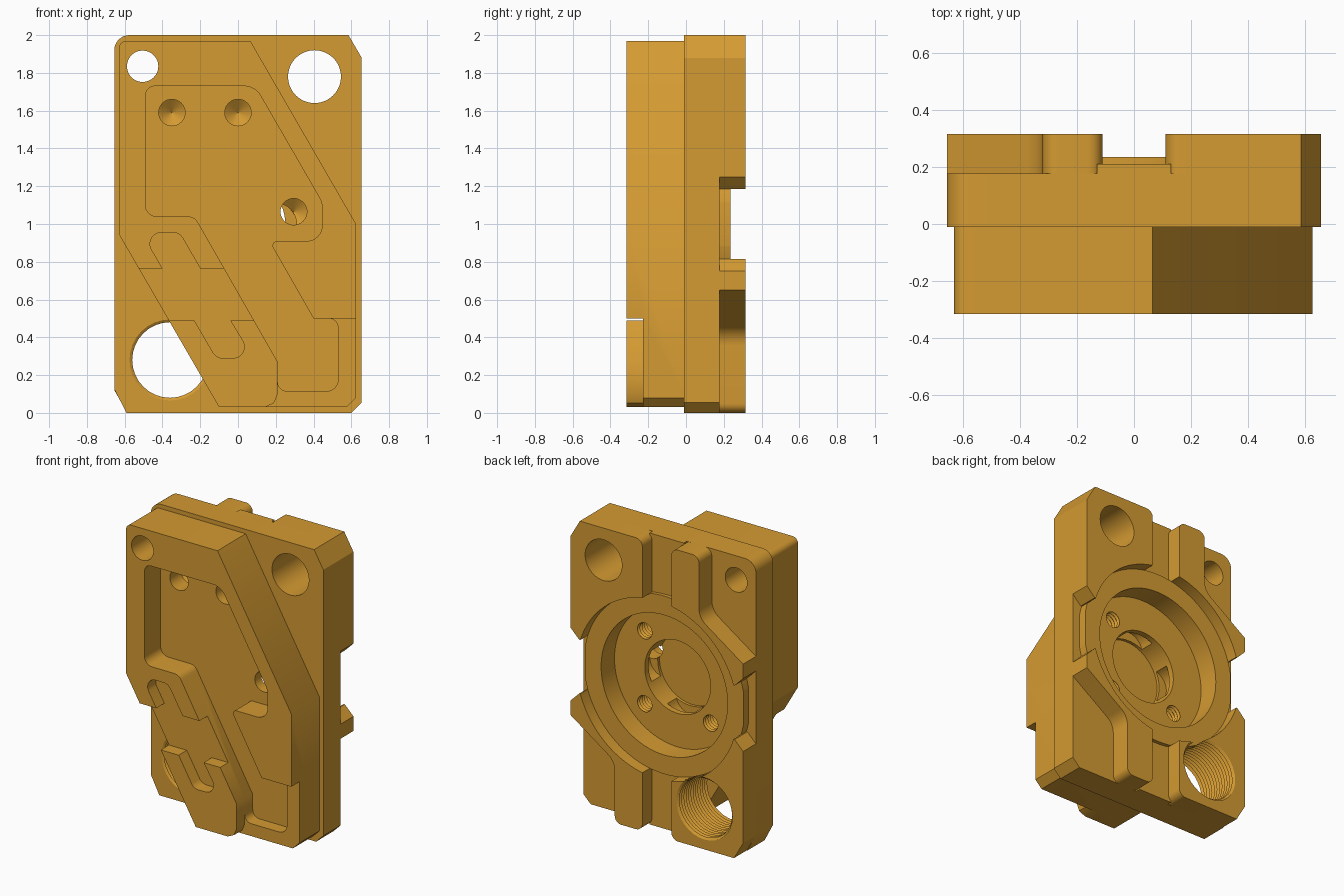
import bpy, bmesh, math
from mathutils import Vector

old = bpy.data.objects.get("Cube")
if old:
    bpy.data.objects.remove(old)

amber = bpy.data.materials.new("amber")
amber.use_nodes = True
colour = (0.66, 0.325, 0.032, 1)
amber.diffuse_color = colour
amber.node_tree.nodes["Principled BSDF"].inputs["Base Color"].default_value = colour
parts = []


def fillet(points, steps=8):
    """Round each (x, z, radius) corner with an arc."""
    out, n = [], len(points)
    for i, p in enumerate(points):
        c = Vector(p[:2])
        if len(p) < 3:
            out.append(c)
            continue
        a = (Vector(points[i - 1][:2]) - c).normalized()
        b = (Vector(points[(i + 1) % n][:2]) - c).normalized()
        half = a.angle(b) / 2
        centre = c + (a + b).normalized() * p[2] / math.sin(half)
        t = p[2] / math.tan(half)
        s, e = c + a * t - centre, c + b * t - centre
        full = s.angle(e)
        for k in range(steps + 1):
            f = k / steps
            out.append(centre + (s * math.sin((1 - f) * full) + e * math.sin(f * full)) / math.sin(full))
    return out


def finish(bm, name, cutter):
    bmesh.ops.recalc_face_normals(bm, faces=bm.faces)
    mesh = bpy.data.meshes.new(name)
    bm.to_mesh(mesh)
    bm.free()
    mesh.materials.append(amber)
    ob = bpy.data.objects.new(name, mesh)
    bpy.context.collection.objects.link(ob)
    if cutter:
        ob.hide_render = True
    else:
        parts.append(ob)
    return ob


def prism(name, points, y0, y1, cutter=False):
    """Extrude an x-z outline from y0 to y1."""
    bm = bmesh.new()
    face = bm.faces.new([bm.verts.new((p[0], y0, p[1])) for p in fillet(points)])
    top = bmesh.ops.extrude_face_region(bm, geom=[face])["geom"]
    bmesh.ops.translate(bm, vec=(0, y1 - y0, 0), verts=[v for v in top if isinstance(v, bmesh.types.BMVert)])
    return finish(bm, name, cutter)


def turned(name, x, z, profile, cutter=True, sides=48):
    """Closed solid of revolution about a y axis, from (radius, y) pairs."""
    bm = bmesh.new()
    rings = []
    for r, y in profile:
        rings.append([bm.verts.new((x + r * math.cos(a), y, z + r * math.sin(a)))
                      for a in (k * math.tau / sides for k in range(sides))])
    for low, high in zip(rings, rings[1:]):
        for k in range(sides):
            j = (k + 1) % sides
            bm.faces.new((low[k], low[j], high[j], high[k]))
    bm.faces.new(rings[0])
    bm.faces.new(rings[-1])
    return finish(bm, name, cutter)


def thread(name, x, z, r, y0, y1, turns, depth):
    step = (y1 - y0) / turns
    profile = []
    for i in range(turns):
        profile += [(r, y0 + i * step), (r + depth, y0 + (i + 0.5) * step)]
    return turned(name, x, z, profile + [(r, y1)], sides=32)


def cut(ob, cutters):
    for c in cutters:
        m = ob.modifiers.new(c.name, "BOOLEAN")
        m.operation, m.solver, m.object = "DIFFERENCE", "EXACT", c


# Hole cutters
small_hole = turned("small_hole_cutter", -0.505, 1.835, [(0.083, -0.5), (0.083, 0.5)])
large_hole = turned("large_hole_cutter", 0.405, 1.78, [(0.14, -0.5), (0.14, 0.5)])
port = thread("port_cutter", -0.36, 0.28, 0.2, -0.05, 0.4, 18, 0.018)
blind = [turned("blind_hole_cutter", x, z, [(0.07, -0.25), (0.07, -0.02), (0.002, 0.03)], sides=32)
         for x, z in ((-0.35, 1.59), (0, 1.59), (0.295, 1.065))]
recess = turned("recess_cutter", 0, 1, [(0.48, 0.09), (0.48, 0.5)], sides=96)
bore = turned("bore_cutter", 0, 1, [(0.25, -0.07), (0.25, 0.2)], sides=64)
screws = [thread("screw_hole_cutter", x, z, 0.05, -0.08, 0.12, 8, 0.012)
          for x, z in ((0.25, 1.25), (0.25, 0.75), (-0.25, 0.75))]
pad_ring = turned("pad_ring_cutter", 0, 1, [(0.61, 0.1), (0.61, 0.5)], sides=96)

# Pockets in the bore wall
dimples = []
for i in range(4):
    a = i * math.pi / 2
    dimples.append(turned("bore_dimple_cutter", 0.2 * math.cos(a), 1 + 0.2 * math.sin(a),
                          [(0.11, -0.05), (0.11, 0.05)], sides=32))

# Base plate
base = prism("base_plate", [(-0.655, 2, 0.08), (0.585, 2), (0.655, 1.88), (0.655, 0.055), (0.6, 0),
                            (-0.59, 0), (-0.655, 0.125)], -0.01, 0.177)
cut(base, [small_hole, large_hole, port, recess, bore] + blind + screws + dimples)

# Front block with its stepped pockets
block = prism("front_block", [(-0.63, 1.97, 0.04), (0.065, 1.97), (0.625, 1), (0.625, 0.08),
                              (0.575, 0.03), (-0.1, 0.03), (-0.63, 0.945)], -0.315, -0.01)
pocket = prism("pocket_cutter", [
    (-0.49, 1.73, 0.05), (0.09, 1.73, 0.1), (0.445, 1.115, 0.1), (0.445, 0.91, 0.08),
    (0.165, 0.91, 0.025), (0.4, 0.5), (0.53, 0.5, 0.05), (0.53, 0.115, 0.06),
    (0.21, 0.115, 0.05), (0.21, 0.27), (-0.23, 1.04, 0.06), (-0.49, 1.04, 0.06)], -0.5, -0.14, True)
corner_step = prism("corner_step_cutter", [
    (0.21, 0.5), (0.7, 0.5), (0.7, -0.05), (0.12, -0.05), (0.14, 0.029), (0.19, 0.052), (0.21, 0.1)],
    -0.5, -0.227, True)
band = prism("band_cutter", [
    (-0.7, 0.765), (-0.4, 0.765), (-0.51, 0.955, 0.06), (-0.31, 0.955, 0.06), (-0.2, 0.765),
    (0.02, 0.765), (0.2, 0.488), (-0.04, 0.488), (0.08, 0.29, 0.06), (-0.115, 0.29, 0.06),
    (-0.23, 0.488), (-0.7, 0.488)], -0.5, -0.227, True)
cut(block, [pocket, corner_step, band, small_hole, bore] + blind + screws + dimples)

# Rear pads, in two shapes, each repeated by a half turn about the middle
full_pad = [(0.11, 2, 0.05), (0.585, 2), (0.655, 1.88), (0.655, 1.25), (0.59, 1.185), (0.11, 1.185)]
bent_pad = [(-0.11, 2, 0.05), (-0.32, 2, 0.05), (-0.32, 1.58, 0.12), (-0.655, 1.35), (-0.655, 1.25),
            (-0.59, 1.185), (-0.11, 1.185)]


def half_turn(points):
    return [(-p[0], 2 - p[1], *p[2:]) for p in points]


for name, points, holes in (("upper_left_pad", full_pad, [large_hole]),
                            ("lower_right_pad", half_turn(full_pad), [port]),
                            ("upper_right_pad", bent_pad, []),
                            ("lower_left_pad", half_turn(bent_pad), [])):
    cut(prism(name, points, 0.177, 0.316), [pad_ring] + holes)

# Rear ring with flat sides, and the channel floors above and below it
ring = turned("rear_ring", 0, 1, [(0.611, 0.177), (0.611, 0.235)], cutter=False, sides=96)
flats = [prism("ring_flat_cutter", [(s * 0.6, 0.5), (s * 0.8, 0.5), (s * 0.8, 1.5), (s * 0.6, 1.5)],
               0.1, 0.3, True) for s in (-1, 1)]
cut(ring, [recess] + flats)
for name, z0, z1 in (("upper_channel_floor", 1.5, 2), ("lower_channel_floor", 0, 0.5)):
    prism(name, [(-0.13, z0), (0.13, z0), (0.13, z1), (-0.13, z1)], 0.177, 0.21)

# Bake the cuts, drop the cutters and shade
bpy.context.view_layer.update()
graph = bpy.context.evaluated_depsgraph_get()
baked = [bpy.data.meshes.new_from_object(ob.evaluated_get(graph)) for ob in parts]
for ob, mesh in zip(parts, baked):
    ob.modifiers.clear()
    ob.data = mesh
for ob in [o for o in bpy.data.objects if "_cutter" in o.name]:
    bpy.data.objects.remove(ob)
bpy.ops.object.select_all(action="DESELECT")
for ob in parts:
    ob.select_set(True)
bpy.context.view_layer.objects.active = base
bpy.ops.object.shade_smooth_by_angle(angle=math.radians(30))
